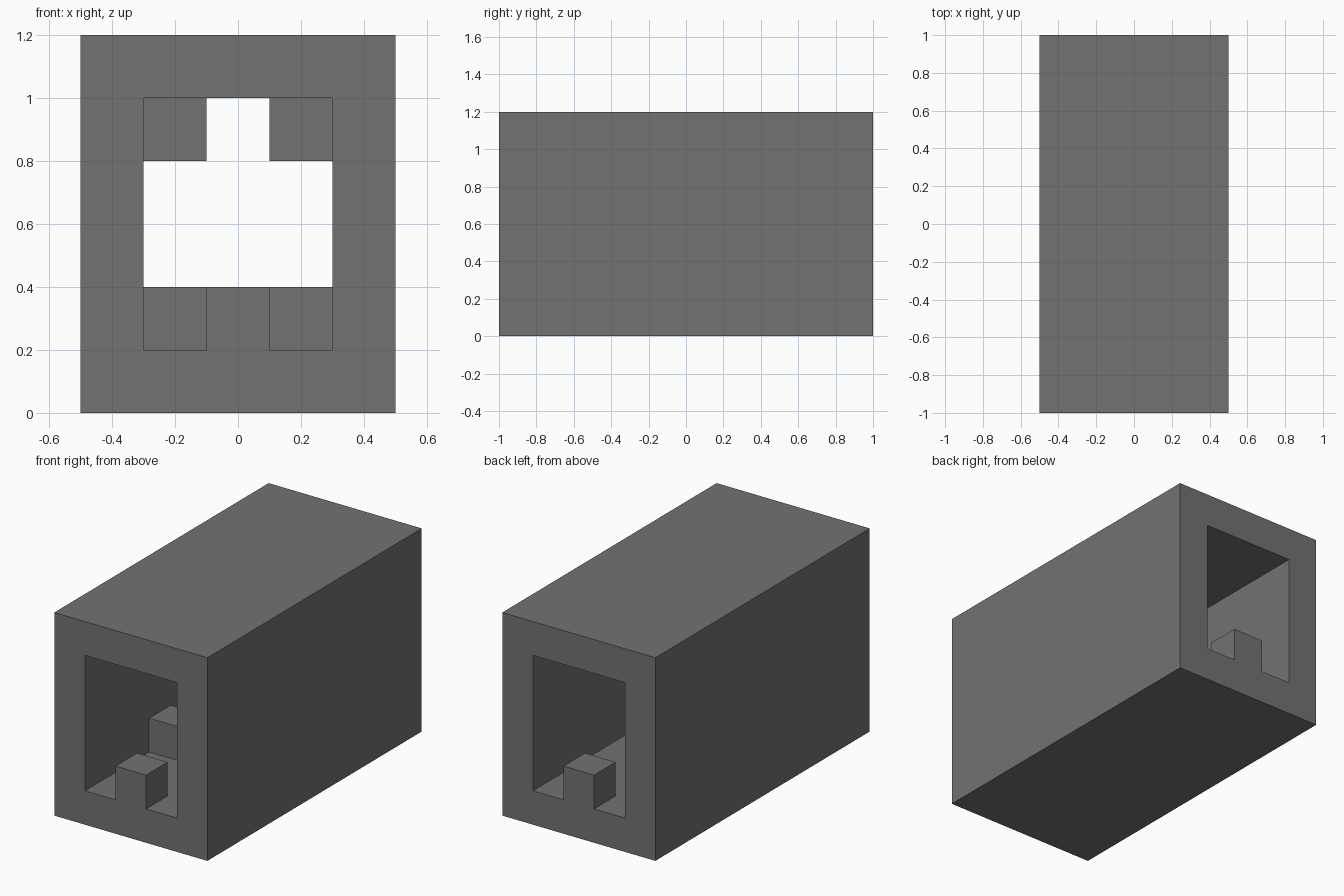
import bpy
import bmesh

if "Cube" in bpy.data.objects:
    bpy.data.objects.remove(bpy.data.objects["Cube"], do_unlink=True)

grey = bpy.data.materials.new("stone_grey")
grey.use_nodes = True
colour = (0.17, 0.17, 0.17, 1)
grey.diffuse_color = colour
grey.node_tree.nodes["Principled BSDF"].inputs["Base Color"].default_value = colour


def finish(name, bm):
    bmesh.ops.recalc_face_normals(bm, faces=bm.faces)
    mesh = bpy.data.meshes.new(name)
    bm.to_mesh(mesh)
    bm.free()
    mesh.materials.append(grey)
    obj = bpy.data.objects.new(name, mesh)
    bpy.context.collection.objects.link(obj)
    return obj


def ring(bm, half_x, low, high, y):
    corners = [(-half_x, low), (half_x, low), (half_x, high), (-half_x, high)]
    return [bm.verts.new((x, y, z)) for x, z in corners]


# Rectangular tunnel, open at both ends
bm = bmesh.new()
loops = [ring(bm, 0.5, 0, 1.2, -1), ring(bm, 0.5, 0, 1.2, 1),
         ring(bm, 0.3, 0.2, 1, 1), ring(bm, 0.3, 0.2, 1, -1)]
for i, a in enumerate(loops):
    b = loops[(i + 1) % len(loops)]
    for j in range(4):
        k = (j + 1) % 4
        bm.faces.new((a[j], a[k], b[k], b[j]))
finish("tunnel_shell", bm)


def block(name, x, y, z, size=0.2):
    bm = bmesh.new()
    bmesh.ops.create_cube(bm, size=size)
    bmesh.ops.translate(bm, verts=bm.verts, vec=(x, y, z))
    return finish(name, bm)


# Centre floor blocks, flush with each opening
block("front_floor_block", 0, -0.9, 0.3)
block("back_floor_block", 0, 0.9, 0.3)

# Four corner blocks forming a cross-shaped gate inside
for side, x in (("right", -0.2), ("left", 0.2)):
    for level, z in (("floor", 0.3), ("ceiling", 0.9)):
        block(f"{side}_{level}_block", x, -0.3, z)
